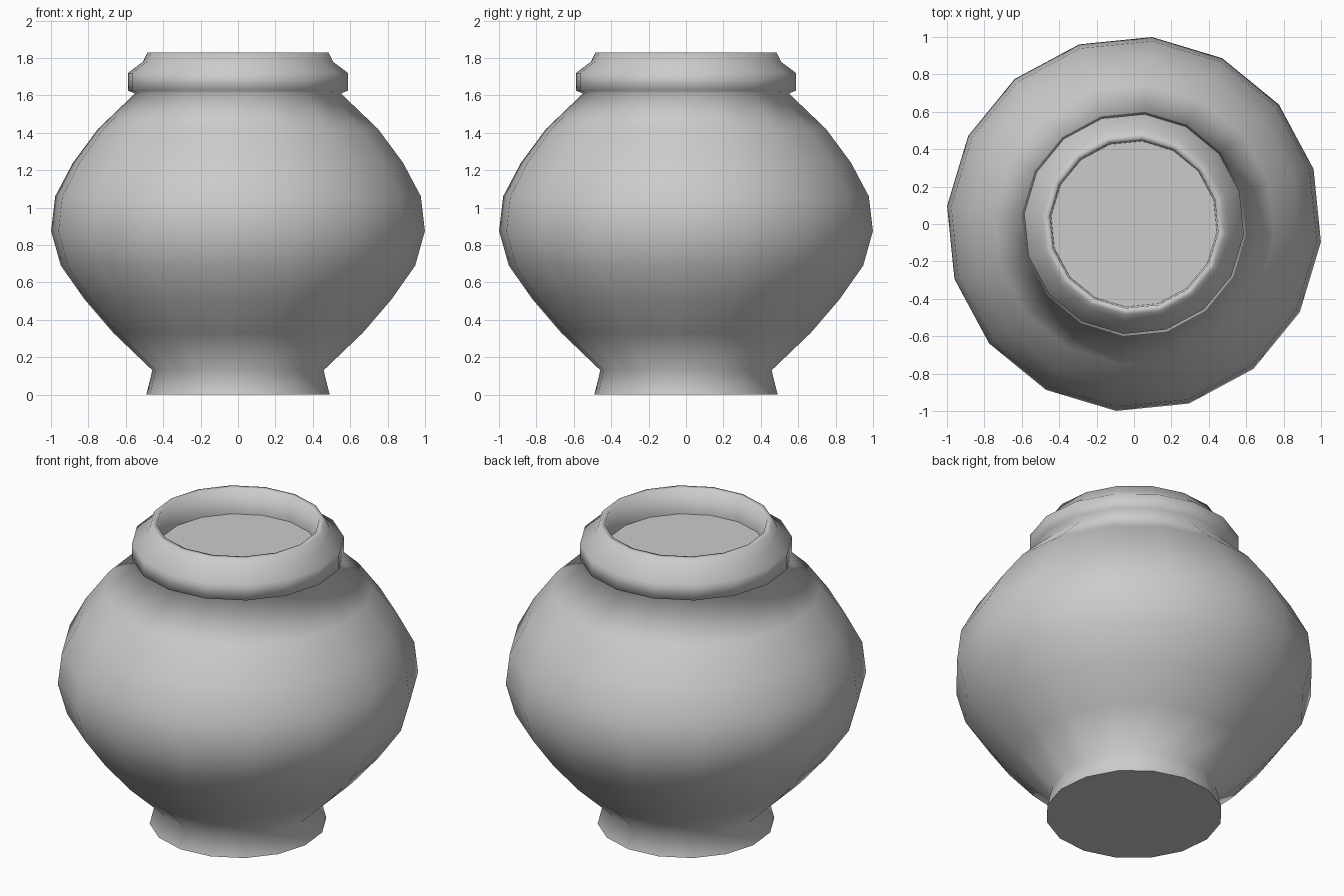
import bpy, bmesh
from math import cos, sin, radians, tau

if "Cube" in bpy.data.objects:
    bpy.data.objects.remove(bpy.data.objects["Cube"])

SIDES = 16
TURN = radians(-5.5)

# Profile (radius, height): foot, belly, neck, collar, lip, inner wall
profile = [
    (0.492, 0.0), (0.46, 0.13),
    (0.67, 0.33), (0.825, 0.51), (0.952, 0.69), (1.004, 0.875),
    (0.982, 1.06), (0.886, 1.24), (0.752, 1.42), (0.553, 1.61),
    (0.59, 1.625), (0.59, 1.72), (0.51, 1.78), (0.486, 1.83),
    (0.452, 1.83), (0.445, 1.675),
]

bm = bmesh.new()
rings = []
for r, z in profile:
    rings.append([bm.verts.new((r * cos(TURN + tau * i / SIDES),
                                r * sin(TURN + tau * i / SIDES), z))
                  for i in range(SIDES)])

# Smooth walls
for a, b in zip(rings, rings[1:]):
    for i in range(SIDES):
        j = (i + 1) % SIDES
        bm.faces.new((a[i], a[j], b[j], b[i])).smooth = True

# Flat underside and flat contents surface inside the mouth
for ring in (rings[0][::-1], rings[-1]):
    cap = bm.faces.new(ring)
    cap.smooth = False
    for e in cap.edges:
        e.smooth = False

mesh = bpy.data.meshes.new("pot")
bm.to_mesh(mesh)
bm.free()
pot = bpy.data.objects.new("pot", mesh)
bpy.context.collection.objects.link(pot)
